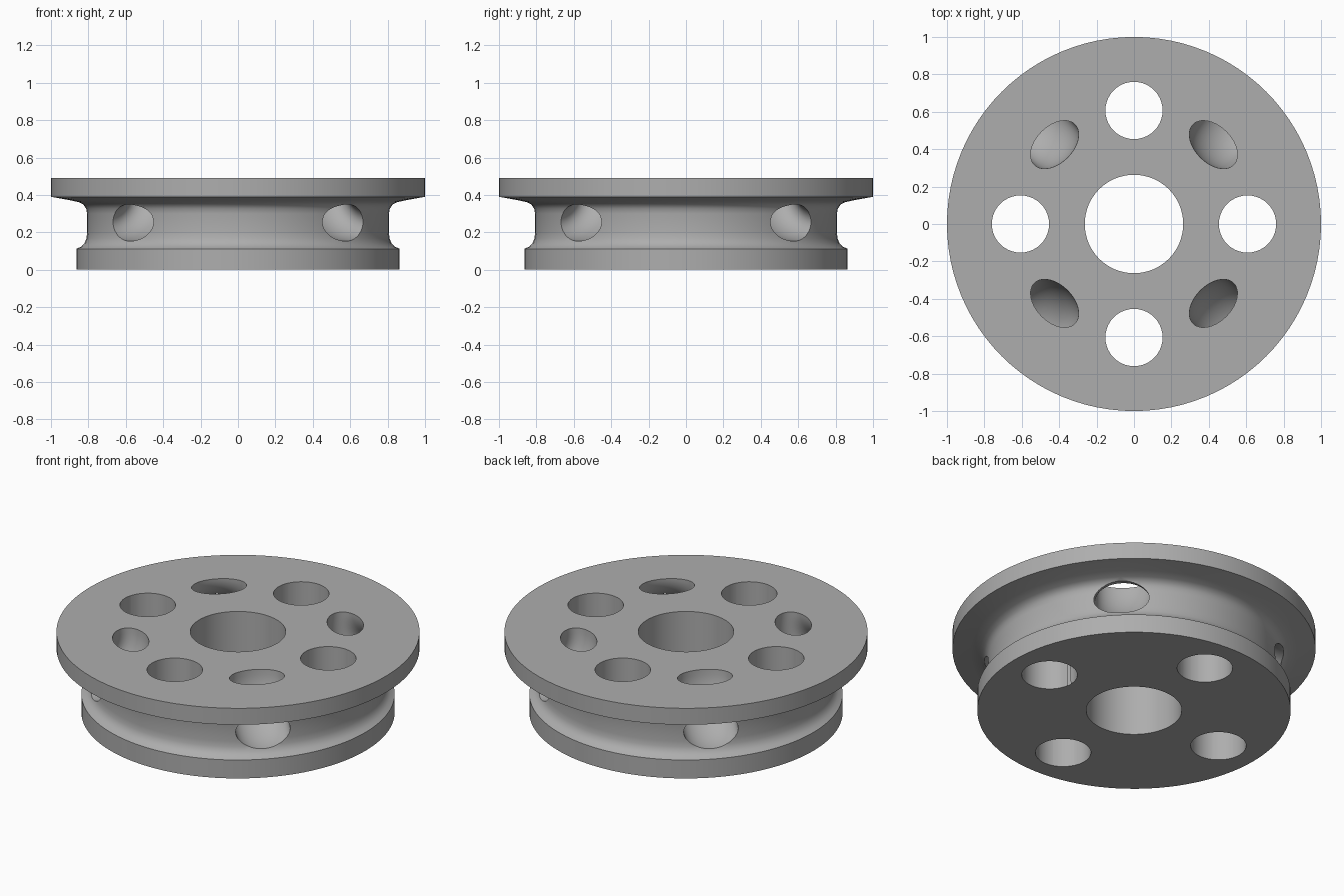
import bpy
import bmesh
from math import cos, sin, pi, tau, radians
from mathutils import Vector

if "Cube" in bpy.data.objects:
    bpy.data.objects.remove(bpy.data.objects["Cube"])

TOP = 0.49

grey = bpy.data.materials.new("plain_grey")
grey.use_nodes = True
colour = (0.42, 0.42, 0.42, 1)
grey.diffuse_color = colour
grey.node_tree.nodes["Principled BSDF"].inputs["Base Color"].default_value = colour


def loft(name, rings, closed=False):
    """Skin a list of equal point rings; cap the ends unless closed."""
    bm = bmesh.new()
    rows = [[bm.verts.new(p) for p in ring] for ring in rings]
    pairs = list(zip(rows, rows[1:]))
    if closed:
        pairs.append((rows[-1], rows[0]))
    for a, b in pairs:
        n = len(a)
        for i in range(n):
            j = (i + 1) % n
            bm.faces.new((a[i], a[j], b[j], b[i]))
    if not closed:
        bm.faces.new(rows[0])
        bm.faces.new(rows[-1])
    bmesh.ops.recalc_face_normals(bm, faces=bm.faces)
    mesh = bpy.data.meshes.new(name)
    bm.to_mesh(mesh)
    bm.free()
    mesh.materials.append(grey)
    obj = bpy.data.objects.new(name, mesh)
    bpy.context.collection.objects.link(obj)
    return obj


def circle(r, z, n, x=0, y=0):
    return [(x + r * cos(tau * i / n), y + r * sin(tau * i / n), z) for i in range(n)]


def bent_tunnel(name, angle):
    """Oval tunnel bending from the top face out to the groove wall."""
    out = Vector((cos(angle), sin(angle), 0))
    side = Vector((-sin(angle), cos(angle), 0))
    up = Vector((0, 0, 1))
    bend, half_w, half_h = 0.24, 0.153, 0.098
    corner = out * (0.6 + bend) + up * TOP
    path = [(out * 0.6 + up * (TOP + 0.1), -out)]
    for k in range(17):
        t = k / 16 * pi / 2
        normal = -out * cos(t) - up * sin(t)
        path.append((corner + normal * bend, normal))
    path.append((path[-1][0] + out * 0.05, -up))
    rings = []
    for centre, normal in path:
        rings.append([centre + side * half_w * cos(tau * i / 40)
                      + normal * half_h * sin(tau * i / 40) for i in range(40)])
    return loft(name, rings)


# Turned body: lower rim, hollow groove, wide upper flange, central bore
profile = [(0.263, 0), (0.863, 0), (0.863, 0.112), (0.838, 0.124), (0.82, 0.143),
           (0.81, 0.168), (0.807, 0.2), (0.807, 0.3), (0.812, 0.327),
           (0.826, 0.348), (0.85, 0.361), (0.9, 0.372), (1, 0.39),
           (1, TOP), (0.263, TOP)]
body = loft("flanged_wheel", [circle(r, z, 96) for r, z in profile], closed=True)

# Four straight holes on the axes and four bent tunnels between them
cutters = []
for k in range(4):
    a = k * pi / 2
    rings = [circle(0.153, z, 40, 0.607 * cos(a), 0.607 * sin(a)) for z in (-0.1, 0.6)]
    cutters.append(loft(f"straight_hole_cutter_{k + 1}", rings))
    cutters.append(bent_tunnel(f"bent_tunnel_cutter_{k + 1}", a + pi / 4))

bpy.context.view_layer.objects.active = body
body.select_set(True)
for cutter in cutters:
    mod = body.modifiers.new(cutter.name, "BOOLEAN")
    mod.operation = "DIFFERENCE"
    mod.solver = "EXACT"
    mod.object = cutter
    bpy.ops.object.modifier_apply(modifier=mod.name)
    bpy.data.objects.remove(cutter)

bpy.ops.object.select_all(action="DESELECT")
body.select_set(True)
bpy.ops.object.shade_smooth_by_angle(angle=radians(30))
